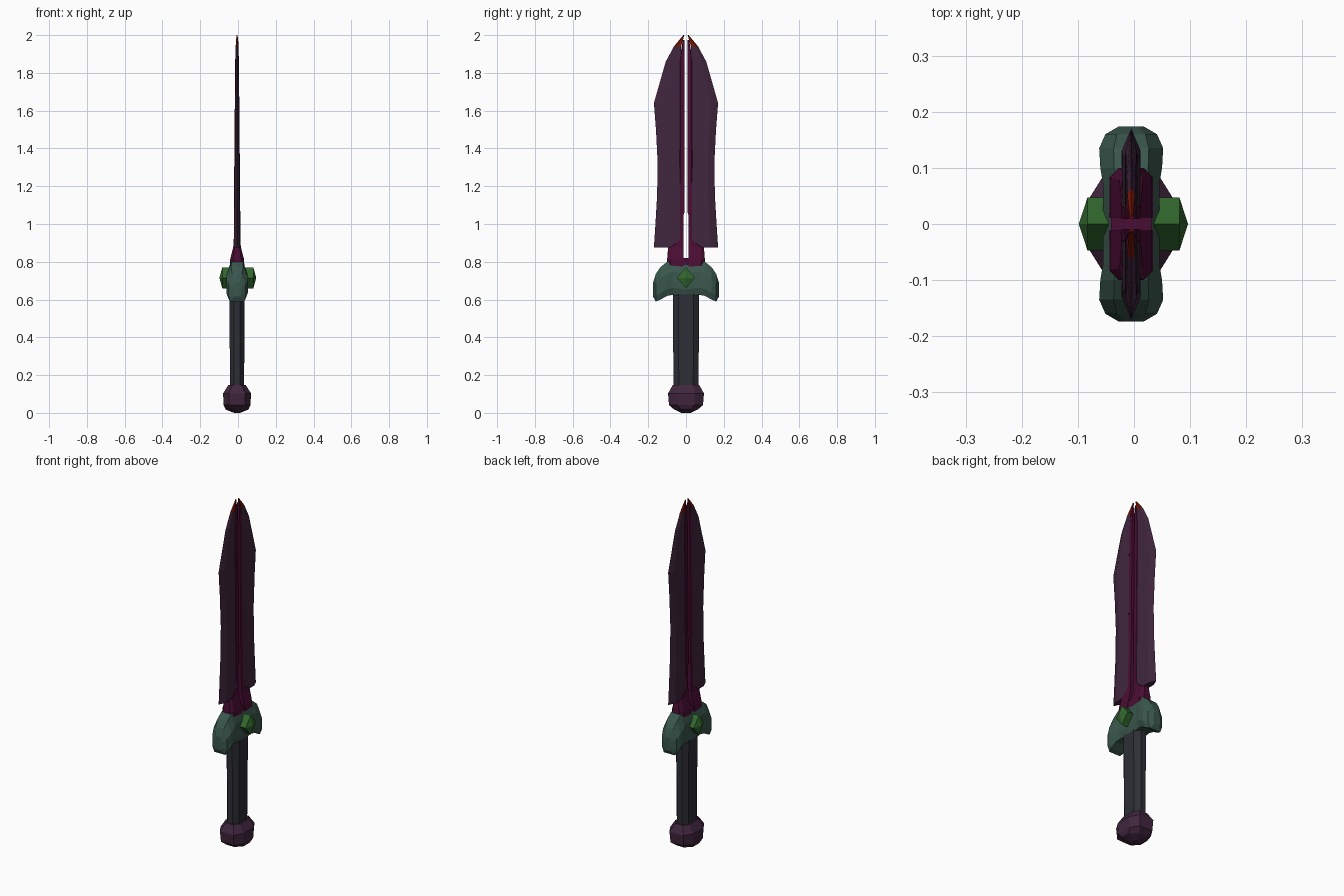
import bpy, bmesh

if "Cube" in bpy.data.objects:
    bpy.data.objects.remove(bpy.data.objects["Cube"])

CX = -0.005  # the sword's centre plane sits slightly left of x = 0


def material(name, rgb):
    m = bpy.data.materials.new(name)
    m.diffuse_color = (*rgb, 1)
    m.use_nodes = True
    m.node_tree.nodes["Principled BSDF"].inputs["Base Color"].default_value = m.diffuse_color
    return m


PURPLE = material("dark purple", (0.052, 0.019, 0.047))
MAGENTA = material("deep magenta", (0.070, 0.004, 0.034))
RED = material("dark red", (0.18, 0.007, 0.002))
TEAL = material("dark teal", (0.042, 0.095, 0.074))
GREEN = material("gem green", (0.032, 0.135, 0.026))
GREY = material("slate grey", (0.027, 0.028, 0.037))


def loft(bm, rings):
    """Join equal-length rings of points with quads and close both ends."""
    rows = [[bm.verts.new(p) for p in r] for r in rings]
    n = len(rows[0])
    for a, b in zip(rows, rows[1:]):
        for i in range(n):
            j = (i + 1) % n
            bm.faces.new((a[i], a[j], b[j], b[i]))
    bm.faces.new(rows[0][::-1])
    bm.faces.new(rows[-1])


def finish(name, bm, mats, rule=None):
    bmesh.ops.recalc_face_normals(bm, faces=bm.faces)
    if rule:
        for f in bm.faces:
            f.material_index = rule(f.calc_center_median())
    me = bpy.data.meshes.new(name)
    bm.to_mesh(me)
    bm.free()
    ob = bpy.data.objects.new(name, me)
    for m in mats:
        me.materials.append(m)
    ob.location.x = CX
    bpy.context.collection.objects.link(ob)
    return ob


def octagon(hx, hy, cx, cy, z):
    """Chamfered rectangle, flat in z."""
    pts = [(hx, hy - cy), (hx - cx, hy), (-hx + cx, hy), (-hx, hy - cy)]
    return [(x, y, z) for x, y in pts] + [(-x, -y, z) for x, y in pts]


# Two blade halves with bevelled cutting edges and red tips
# rows: z, inner y, outer y, half thickness
blade_rows = [(0.875, 0.028, 0.17, 0.017), (0.98, 0.028, 0.163, 0.016),
              (1.15, 0.028, 0.153, 0.014), (1.32, 0.028, 0.15, 0.012),
              (1.50, 0.028, 0.159, 0.011), (1.64, 0.028, 0.17, 0.010),
              (1.86, 0.028, 0.107, 0.008), (1.94, 0.026, 0.064, 0.007),
              (2.0, 0.009, 0.014, 0.003)]
bm = bmesh.new()
for s in (-1, 1):
    rings = []
    for z, a, o, t in blade_rows:
        b = a + (o - a) * 0.72
        rings.append([(x, s * y, z) for x, y in
                      ((t, a), (t, b), (0, o), (-t, b), (-t, a))])
    loft(bm, rings)
finish("blade", bm, [PURPLE, RED], lambda c: 1 if c.z > 1.94 else 0)

# Magenta core: flared foot, then a thin rail beside the centre slot
# rows: z, inner y, outer y, half thickness
core_rows = [(0.76, 0.012, 0.10, 0.040), (0.81, 0.012, 0.10, 0.037),
             (0.875, 0.012, 0.095, 0.021), (0.90, 0.012, 0.060, 0.018),
             (0.92, 0.012, 0.036, 0.0175), (1.05, 0.012, 0.036, 0.017),
             (1.06, 0.009, 0.036, 0.017), (1.86, 0.009, 0.035, 0.010),
             (1.975, 0.009, 0.017, 0.006)]
bm = bmesh.new()
for s in (-1, 1):
    rings = []
    for z, a, o, t in core_rows:
        k = a + (o - a) * 0.8
        rings.append([(x, s * y, z) for x, y in
                      ((t, a), (t, k), (t * .6, o), (-t * .6, o), (-t, k), (-t, a))])
    loft(bm, rings)
# floor of the slot
loft(bm, [octagon(0.036, 0.014, 0.004, 0.002, z) for z in (0.76, 0.82)])
finish("blade_core", bm, [MAGENTA])

# Guard: chamfered sections swept along y, drooping at both ends
# rows: y, half width, bottom z, top z
half = [(0.0, 0.050, 0.615, 0.808), (0.07, 0.050, 0.625, 0.812),
        (0.10, 0.055, 0.62, 0.80), (0.135, 0.057, 0.60, 0.772),
        (0.160, 0.046, 0.59, 0.735), (0.174, 0.022, 0.615, 0.69)]
sections = [(-y, w, a, b) for y, w, a, b in half[:0:-1]] + half
rings = []
for y, w, a, b in sections:
    h = b - a
    right = [(w * .75, a), (w, a + h * .2), (w, a + h * .65), (w * .55, b)]
    rings.append([(x, y, z) for x, z in right] + [(-x, y, z) for x, z in right[::-1]])
bm = bmesh.new()
loft(bm, rings)
finish("guard", bm, [TEAL])

# Diamond gems on both faces of the guard
bm = bmesh.new()
for s in (-1, 1):
    rings = []
    for x, k in ((0.03, 1), (0.082, 1), (0.097, 0.02)):
        rings.append([(s * x - CX * 0.8, y * k, 0.715 + z * k) for y, z in
                      ((0.047, 0), (0, 0.056), (-0.047, 0), (0, -0.056))])
    loft(bm, rings)
finish("gems", bm, [GREEN])

# Grip
bm = bmesh.new()
loft(bm, [octagon(0.037, 0.066, 0.022, 0.028, 0.12),
          octagon(0.041, 0.070, 0.024, 0.030, 0.65)])
finish("grip", bm, [GREY])

# Faceted pommel
bm = bmesh.new()
loft(bm, [octagon(0.016, 0.025, 0.010, 0.016, 0.005),
          octagon(0.060, 0.062, 0.035, 0.035, 0.022),
          octagon(0.071, 0.090, 0.030, 0.046, 0.045),
          octagon(0.074, 0.095, 0.030, 0.048, 0.105),
          octagon(0.046, 0.070, 0.022, 0.030, 0.148)])
pommel = finish("pommel", bm, [PURPLE])
pommel.location.z = -0.005
pommel.scale.z = 1.03
